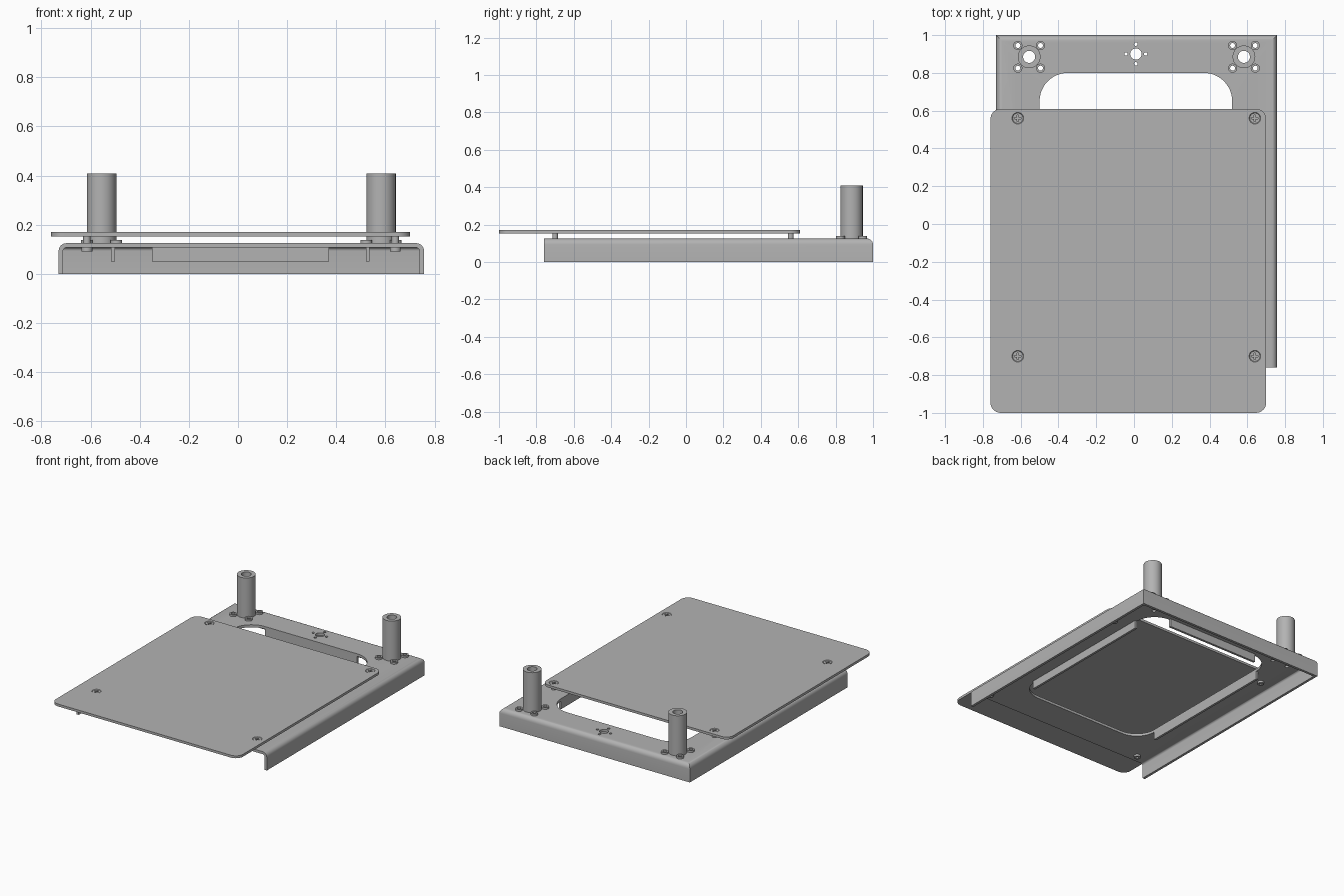
import bpy, bmesh, math
from mathutils import Matrix, Vector

if "Cube" in bpy.data.objects:
    bpy.data.objects.remove(bpy.data.objects["Cube"])

grey = bpy.data.materials.new("plain_grey")
grey.use_nodes = True
colour = (0.45, 0.45, 0.45, 1)
grey.diffuse_color = colour
grey.node_tree.nodes["Principled BSDF"].inputs["Base Color"].default_value = colour


def finish(bm, name):
    mesh = bpy.data.meshes.new(name)
    bm.to_mesh(mesh)
    bm.free()
    mesh.materials.append(grey)
    obj = bpy.data.objects.new(name, mesh)
    bpy.context.collection.objects.link(obj)
    return obj


def add_cylinder(bm, x, y, z0, z1, r0, r1=None, sides=32):
    place = Matrix.Translation((x, y, (z0 + z1) / 2))
    bmesh.ops.create_cone(bm, cap_ends=True, segments=sides, radius1=r0,
                          radius2=r0 if r1 is None else r1, depth=z1 - z0, matrix=place)


def add_box(bm, x, y, z):
    size = [b - a for a, b in (x, y, z)]
    mid = Vector([(a + b) / 2 for a, b in (x, y, z)])
    return bmesh.ops.create_cube(bm, size=1, matrix=Matrix.Translation(mid) @ Matrix.Diagonal((*size, 1)))


def box(name, x, y, z, radius=0, pick=None, steps=6):
    """Box whose edges chosen by pick(midpoint, direction) are rounded."""
    bm = bmesh.new()
    add_box(bm, x, y, z)
    if radius:
        edges = [e for e in bm.edges
                 if pick((e.verts[0].co + e.verts[1].co) / 2, e.verts[0].co - e.verts[1].co)]
        bmesh.ops.bevel(bm, geom=edges, offset=radius, segments=steps, profile=0.5, affect='EDGES')
    return finish(bm, name)


def cylinders(name, specs):
    bm = bmesh.new()
    for spec in specs:
        add_cylinder(bm, *spec)
    return finish(bm, name)


def cut(obj, cutter):
    cutter.hide_render = True
    mod = obj.modifiers.new("cut", 'BOOLEAN')
    mod.operation, mod.solver, mod.object = 'DIFFERENCE', 'EXACT', cutter
    bpy.context.view_layer.update()
    mesh = bpy.data.meshes.new_from_object(obj.evaluated_get(bpy.context.evaluated_depsgraph_get()))
    obj.modifiers.clear()
    obj.data = mesh
    bpy.data.objects.remove(cutter)


def smooth(obj):
    bpy.ops.object.select_all(action='DESELECT')
    obj.select_set(True)
    bpy.context.view_layer.objects.active = obj
    bpy.ops.object.shade_smooth_by_angle(angle=math.radians(30))


def upright(mid, way):
    return abs(way.z) > 1e-4


# Main dimensions
LEFT, RIGHT, FRONT, BACK, TOP, SHEET = -0.73, 0.757, -0.76, 1.0, 0.125, 0.018
POST_X, POST_Y, BOLT = (-0.555, 0.582), 0.885, 0.06
SCREWS = [(x, y) for x in (-0.615, 0.64) for y in (-0.7, 0.56)]
HOLE_X0, HOLE_X1, HOLE_Y0, HOLE_Y1, HOLE_R = -0.5, 0.52, -0.54, 0.8, 0.15
bolts = [(px + sx * BOLT, POST_Y + sy * BOLT) for px in POST_X for sx in (-1, 1) for sy in (-1, 1)]


# Folded sheet tray: outer bent shell minus inner shell, open at front and below
def top_bend(mid, way):
    return mid.z > 0.1 and (abs(way.y) > 1e-4 or mid.y > 0.9)


tray = box("tray", (LEFT, RIGHT), (FRONT, BACK), (0, TOP), 0.032, top_bend)
cut(tray, box("inner", (LEFT + SHEET, RIGHT - SHEET), (FRONT - 0.1, BACK - SHEET),
              (-0.1, TOP - SHEET), 0.014, top_bend))
cut(tray, box("opening", (HOLE_X0, HOLE_X1), (HOLE_Y0, HOLE_Y1), (0.08, 0.2), HOLE_R, upright, 12))
drill = [(x, POST_Y, 0.08, 0.2, 0.032) for x in POST_X]
drill += [(x, y, 0.08, 0.2, 0.013) for x, y in bolts + SCREWS]
drill += [(0.01, 0.9, 0.08, 0.2, 0.03)]
drill += [(0.01 + dx, 0.9 + dy, 0.08, 0.2, 0.009)
          for dx, dy in ((0.052, 0), (-0.052, 0), (0, 0.052), (0, -0.052))]
cut(tray, cylinders("drills", drill))
smooth(tray)

# Lips folded down around the opening
lip_z = (0.05, TOP - 0.012)
side_y = (HOLE_Y0 + HOLE_R, HOLE_Y1 - HOLE_R)
box("right_lip", (HOLE_X0 - 0.016, HOLE_X0), side_y, lip_z)
box("left_lip", (HOLE_X1, HOLE_X1 + 0.016), side_y, lip_z)
box("back_lip", (HOLE_X0 + HOLE_R, HOLE_X1 - HOLE_R), (HOLE_Y1, HOLE_Y1 + 0.016), lip_z)

# Raised cover plate with countersunk holes
plate = box("cover_plate", (-0.76, 0.70), (-1.0, 0.61), (0.153, 0.17), 0.055, upright, 8)
cut(plate, cylinders("countersinks", [(x, y, 0.15, 0.1702, 0.012, 0.031) for x, y in SCREWS]))
smooth(plate)

# Standoffs, clinched from below, and cross-head screws
for i, (x, y) in enumerate(SCREWS):
    standoff = cylinders("standoff_%d" % i, [(x, y, TOP - SHEET, 0.153, 0.015)])
    cut(standoff, cylinders("bore", [(x, y, 0.08, 0.145, 0.009)]))
    collar = cylinders("standoff_collar_%d" % i, [(x, y, 0.092, TOP - SHEET, 0.022)])
    cut(collar, cylinders("bore", [(x, y, 0.08, 0.145, 0.009)]))
    screw = cylinders("screw_%d" % i, [(x, y, 0.15, 0.168, 0.012, 0.027)])
    for a, b in ((0.017, 0.004), (0.004, 0.017)):
        cut(screw, box("slot", (x - a, x + a), (y - b, y + b), (0.158, 0.18)))
    for part in (standoff, collar, screw):
        smooth(part)

# Hollow posts with four washers each
for side, x in zip(("right", "left"), POST_X):
    post = cylinders(side + "_post", [(x, POST_Y, TOP, 0.408, 0.06, None, 48)])
    cut(post, cylinders("bore", [(x, POST_Y, 0.1, 0.5, 0.032)]))
    smooth(post)
washers = cylinders("post_washers", [(x, y, TOP, 0.138, 0.024) for x, y in bolts])
cut(washers, cylinders("bores", [(x, y, 0.1, 0.2, 0.013) for x, y in bolts]))
smooth(washers)
